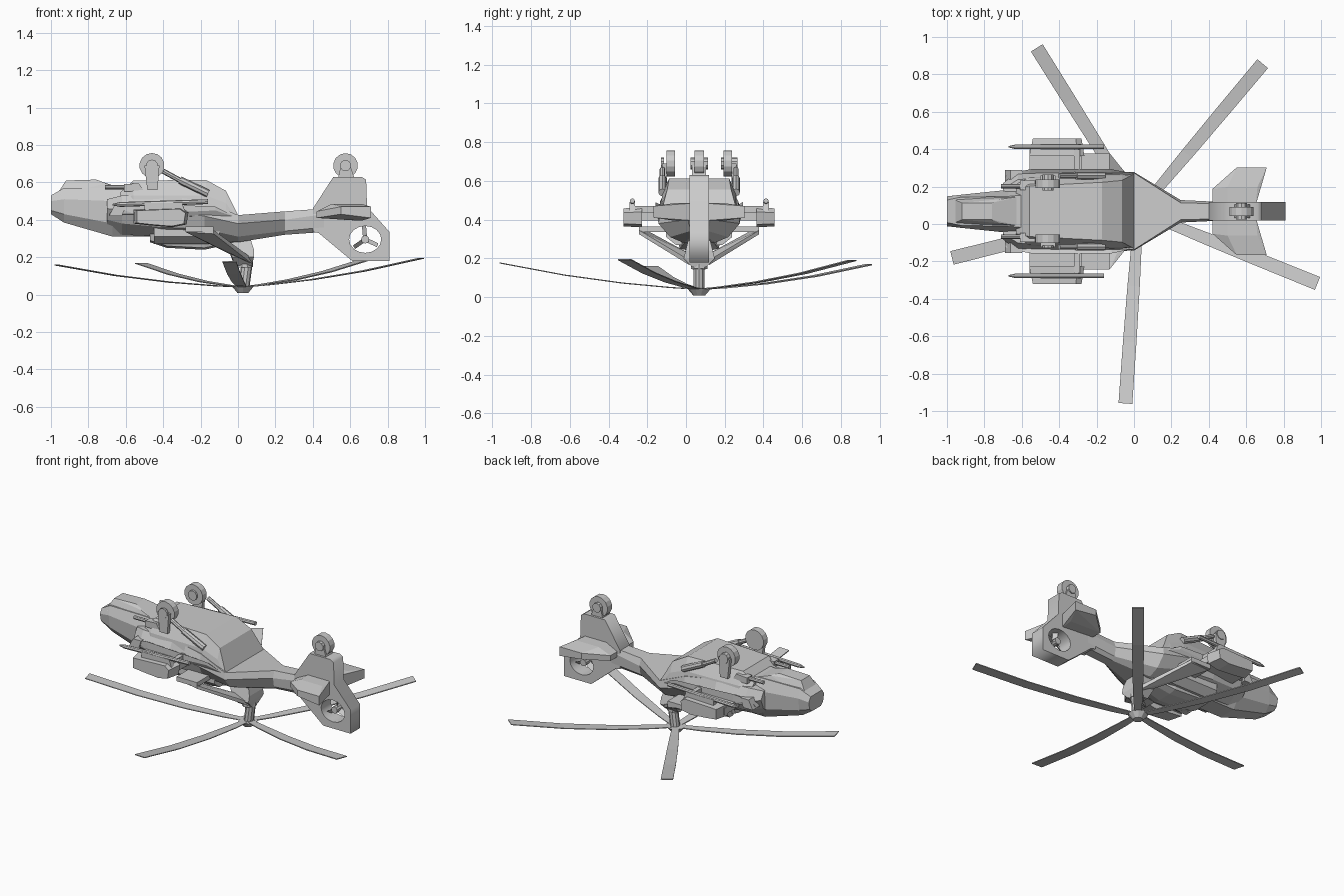
import bpy, bmesh
from math import sin, cos, radians, pi
from mathutils import Vector

if "Cube" in bpy.data.objects:
    bpy.data.objects.remove(bpy.data.objects["Cube"])

CY = 0.068  # symmetry plane of the airframe


def finish(name, bm):
    bmesh.ops.recalc_face_normals(bm, faces=bm.faces)
    me = bpy.data.meshes.new(name)
    bm.to_mesh(me)
    bm.free()
    ob = bpy.data.objects.new(name, me)
    ob.location.y = CY
    bpy.context.collection.objects.link(ob)
    return ob


def loft(name, sections):
    """Symmetric skin along x; section = (x, [(half_width, z) bottom to top])."""
    bm = bmesh.new()
    rings = []
    for x, pts in sections:
        ring = pts + [(-w, z) for w, z in reversed(pts)]
        rings.append([bm.verts.new((x, w, z)) for w, z in ring])
    n = len(rings[0])
    for a, b in zip(rings, rings[1:]):
        for i in range(n):
            j = (i + 1) % n
            bm.faces.new((a[i], a[j], b[j], b[i]))
    bm.faces.new(rings[0])
    bm.faces.new(rings[-1])
    return finish(name, bm)


def hull(name, pts):
    bm = bmesh.new()
    for p in pts:
        bm.verts.new(p)
    out = bmesh.ops.convex_hull(bm, input=bm.verts)
    bmesh.ops.delete(bm, geom=[v for v in out["geom_interior"] if isinstance(v, bmesh.types.BMVert)], context='VERTS')
    bmesh.ops.dissolve_limit(bm, angle_limit=0.02, verts=bm.verts, edges=bm.edges)
    return finish(name, bm)


def slab(name, profile, y0, y1, inset=0.0):
    """Side-view (x, z) profile pulled from y0 to y1, outer end optionally shrunk."""
    cx = sum(p[0] for p in profile) / len(profile)
    cz = sum(p[1] for p in profile) / len(profile)
    k = 1 - inset
    return hull(name, [(x, y0, z) for x, z in profile] +
                [(cx + (x - cx) * k, y1, cz + (z - cz) * k) for x, z in profile])


def rod(name, a, b, r, r2=None, n=8):
    a, b = Vector(a), Vector(b)
    d = b - a
    bm = bmesh.new()
    bmesh.ops.create_cone(bm, cap_ends=True, segments=n, radius1=r, radius2=r if r2 is None else r2, depth=d.length)
    q = d.to_track_quat('Z', 'Y')
    for v in bm.verts:
        v.co = q @ v.co + (a + b) / 2
    return finish(name, bm)


# fuselage: nose, cheeks, wide middle, tail boom
loft("nose", [
    (-1.00, [(.045, .43), (.07, .45), (.08, .50), (.06, .53)]),
    (-.93, [(.045, .385), (.08, .43), (.088, .51), (.075, .57)]),
    (-.67, [(.06, .31), (.11, .38), (.115, .50), (.08, .57)]),
    (-.45, [(.06, .31), (.12, .38), (.13, .50), (.10, .57)])])
hull("nose_chin", [(x, s * w, z) for s in (-1, 1) for x, w, z in (
    (-.955, .06, .555), (-.92, .045, .61), (-.76, .045, .615), (-.71, .065, .595), (-.60, .08, .56), (-.95, .08, .53), (-.6, .09, .53))])
loft("main_body", [
    (-.70, [(.06, .34), (.125, .40), (.15, .46), (.12, .51)]),
    (-.62, [(.07, .32), (.16, .38), (.215, .45), (.17, .53)]),
    (-.40, [(.09, .31), (.19, .36), (.215, .45), (.18, .53)]),
    (-.18, [(.09, .30), (.18, .35), (.215, .42), (.20, .50)]),
    (.00, [(.08, .28), (.15, .31), (.21, .38), (.205, .425)]),
    (.25, [(.03, .32), (.05, .34), (.06, .40), (.045, .445)]),
    (.46, [(.03, .335), (.05, .36), (.05, .43), (.04, .46)])])
loft("belly", [
    (-.63, [(.15, .44), (.15, .52), (.12, .545)]),
    (-.56, [(.19, .44), (.18, .53), (.135, .61)]),
    (-.17, [(.21, .42), (.19, .53), (.155, .613)]),
    (-.065, [(.21, .40), (.19, .49), (.165, .555)]),
    (.00, [(.20, .38), (.20, .40), (.20, .425)])])
loft("engine_housing", [
    (-.47, [(.05, .28), (.09, .29), (.11, .36)]),
    (-.38, [(.05, .25), (.10, .26), (.13, .36)]),
    (-.18, [(.05, .24), (.10, .25), (.13, .36)]),
    (.05, [(.03, .29), (.06, .30), (.08, .36)])])

# rotor pylon, mast and hub
hull("rotor_pylon", [(x, s * w, z) for s in (-1, 1) for x0, x1, w, z in (
    (-.02, .075, .035, .155), (-.03, .085, .08, .20), (-.05, .085, .07, .24), (-.08, .06, .05, .32)) for x in (x0, x1)])
rod("mast", (.05, 0, .18), (.03, 0, .03), .03, n=10)
rod("rotor_hub", (.026, 0, .045), (.026, 0, .008), .062, .03, n=10)
rod("mast_collar", (.035, 0, .17), (.036, 0, .145), .045, n=10)

# five coned rotor blades
for i in range(5):
    ang = radians(50 + 72 * i)
    d, t = Vector((cos(ang), sin(ang), 0)), Vector((-sin(ang), cos(ang), 0))
    bm = bmesh.new()
    rings = []
    for r, w in ((.02, .02), (.15, .027), (.4, .033), (.7, .036), (1.03, .037)):
        c = Vector((.026, 0, .04 + .05 * r + .08 * r * r)) + d * r
        c.z += .018 * c.x
        rings.append([bm.verts.new(c + t * w * s + Vector((0, 0, h))) for s, h in ((-1, -.003), (1, -.002), (1, .003), (-1, .003))])
    for a, b in zip(rings, rings[1:]):
        for k in range(4):
            bm.faces.new((a[k], a[k - 1], b[k - 1], b[k]))
    bm.faces.new(rings[0])
    bm.faces.new(rings[-1])
    finish(f"rotor_blade_{i + 1}", bm)

# tail fin with fan opening
cu = bpy.data.curves.new("tail_fin", 'CURVE')
cu.dimensions, cu.fill_mode, cu.extrude = '2D', 'BOTH', .05
FX, FZ = .68, .295
outline = [(.40, .335), (.43, .33), (.61, .18), (.81, .18), (.81, .335), (.69, .47), (.685, .615), (.66, .63), (.51, .63), (.40, .46)]
hole = [(FX + .086 * cos(a * pi / 8), FZ + .072 * sin(a * pi / 8)) for a in range(16)]
for pts in (outline, hole):
    sp = cu.splines.new('POLY')
    sp.points.add(len(pts) - 1)
    for p, (x, z) in zip(sp.points, pts):
        p.co = (x, z, 0, 1)
    sp.use_cyclic_u = True
fin = bpy.data.objects.new("tail_fin", cu)
fin.location.y, fin.rotation_euler.x = CY, pi / 2
bpy.context.collection.objects.link(fin)
bpy.context.view_layer.objects.active = fin
fin.select_set(True)
bpy.ops.object.convert(target='MESH')

# tail fan
rod("fan_hub", (FX, -.035, FZ), (FX, .035, FZ), .022, n=10)
for i in range(3):
    a = radians(-25 + 120 * i)
    u, v = Vector((cos(a), 0, sin(a))), Vector((-sin(a), 0, cos(a)))
    c = Vector((FX, 0, FZ))
    hull(f"fan_blade_{i + 1}", [c + u * r + v * s * .011 + Vector((0, s * .012 + h, 0))
                                for r in (.01, .073) for s in (-1, 1) for h in (-.003, .003)])

# tail wheel
rod("tail_wheel", (.575, -.024, .69), (.575, .024, .69), .066, n=14)
rod("tail_wheel_hub", (.575, -.045, .69), (.575, .045, .69), .03, n=10)
slab("tail_wheel_leg", [(.53, .60), (.63, .60), (.60, .69), (.55, .69)], -.036, .036)

for side, s in (("left", -1), ("right", 1)):
    # tailplane
    hull(f"tailplane_{side}", [(.42, s * .03, .41), (.42, s * .12, .41), (.42, s * .03, .445), (.42, s * .12, .445),
                               (.50, s * .03, .485), (.50, s * .13, .485), (.65, s * .03, .485), (.66, s * .13, .485),
                               (.65, s * .03, .395), (.66, s * .13, .395), (.55, s * .235, .43), (.55, s * .235, .47),
                               (.71, s * .235, .41), (.71, s * .235, .47)])
    # stub wing with tip pod
    hull(f"stub_wing_{side}", [(x, s * y, z) for x, y in ((-.56, .18), (-.56, .33), (-.28, .33), (-.28, .18)) for z in (.395, .44)])
    slab(f"wing_pod_{side}", [(-.56, .38), (-.56, .455), (-.30, .465), (-.265, .44), (-.275, .375), (-.35, .36), (-.47, .37)],
         s * .295, s * .39, .12)
    # rail-mounted missile
    rod(f"missile_{side}", (-.63, s * .345, .482), (-.16, s * .345, .497), .013)
    rod(f"missile_tip_{side}", (-.63, s * .345, .482), (-.67, s * .345, .481), .013, .004)
    slab(f"missile_mount_{side}", [(-.50, .44), (-.50, .49), (-.30, .49), (-.28, .44)], s * .33, s * .36)
    slab(f"wing_link_{side}", [(-.32, .42), (-.32, .47), (-.29, .47), (-.29, .42)], s * .2, s * .33)
    # side sponson, air intake
    hull(f"sponson_{side}", [(-.60, s * .15, .45), (-.68, s * .15, .42), (-.66, s * .205, .47), (-.69, s * .19, .43),
                             (-.55, s * .225, .49), (-.55, s * .225, .43), (-.12, s * .225, .47), (-.12, s * .225, .45),
                             (.0, s * .2, .41), (-.12, s * .15, .42)])
    slab(f"intake_{side}", [(-.69, .42), (-.66, .48), (-.60, .48), (-.62, .42)], s * .15, s * .222)
    hull(f"exhaust_{side}", [(x, s * y, z) for x in (-.45, -.10) for y, z in ((.08, .27), (.17, .36), (.08, .36), (.17, .31), (.12, .27))])
    # brace from body flank to pylon
    hull(f"pylon_brace_{side}", [(-.28, s * .29, .355), (-.13, s * .31, .345), (-.28, s * .29, .335), (-.13, s * .31, .325),
                                 (-.01, s * .05, .225), (.08, s * .05, .19), (-.01, s * .05, .20), (.075, s * .05, .165)])
    hull(f"brace_root_{side}", [(x, s * y, z) for x in (-.28, -.13) for y in (.17, .31) for z in (.335, .365)])
    # main wheel, leg and shock strut
    y = s * .147
    rod(f"main_wheel_{side}", (-.46, y - .022, .69), (-.46, y + .022, .69), .067, n=14)
    rod(f"wheel_hub_{side}", (-.46, y - .035, .69), (-.46, y + .05 * s, .69), .032, n=10)
    slab(f"wheel_leg_{side}", [(-.50, .69), (-.42, .69), (-.43, .56), (-.485, .56)], y + s * .02, y + s * .045)
    rod(f"shock_barrel_{side}", (-.40, s * .19, .66), (-.29, s * .19, .60), .014)
    rod(f"shock_strut_{side}", (-.31, s * .19, .612), (-.16, s * .19, .54), .021)
    # forward gun barrel and breech
    rod(f"gun_barrel_{side}", (-.71, s * .135, .575), (-.58, s * .135, .575), .012)
    slab(f"gun_breech_{side}", [(-.61, .55), (-.61, .59), (-.53, .595), (-.50, .55)], s * .115, s * .165)
